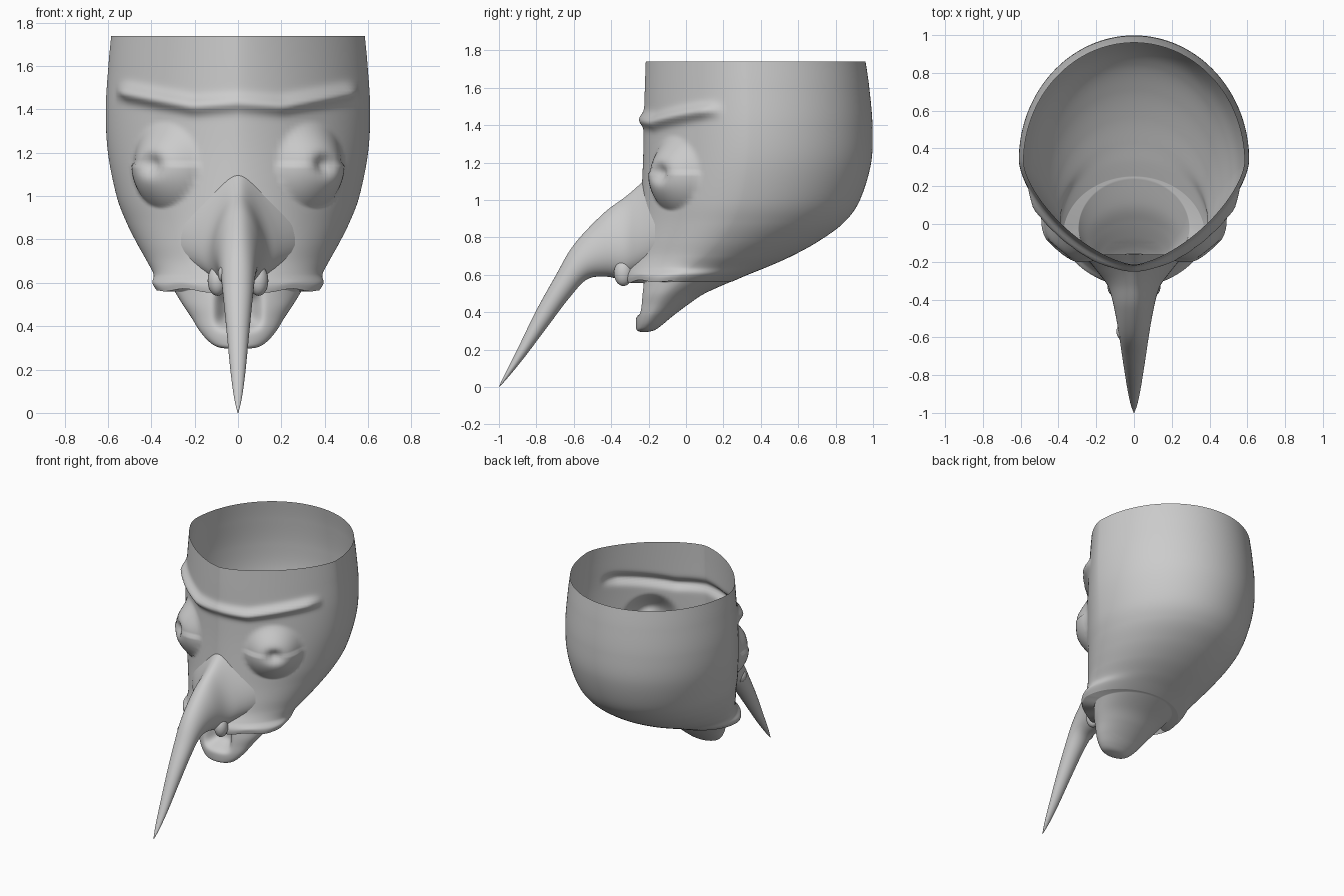
import bpy, bmesh
from math import sin, cos, pi, exp
from mathutils import Vector

if "Cube" in bpy.data.objects:
    bpy.data.objects.remove(bpy.data.objects["Cube"])


def spline(rows, n):
    """Catmull-Rom through the rows, n steps per gap."""
    out = []
    for i in range(len(rows) - 1):
        a, b, c, d = (rows[max(0, min(len(rows) - 1, i + k))] for k in (-1, 0, 1, 2))
        for s in range(n):
            t = s / n
            out.append([0.5 * (2 * q + (r - p) * t + (2 * p - 5 * q + 4 * r - v) * t * t
                               + (3 * q - p - 3 * r + v) * t ** 3)
                        for p, q, r, v in zip(a, b, c, d)])
    out.append(list(rows[-1]))
    return out


def loft(name, rings, skip=None):
    """Skin closed rings; the last ring is closed to a point."""
    bm = bmesh.new()
    vs = [[bm.verts.new(p) for p in ring] for ring in rings]
    n = len(rings[0])
    for r0, r1 in zip(vs, vs[1:]):
        for i in range(n):
            j = (i + 1) % n
            quad = (r0[i], r0[j], r1[j], r1[i])
            mid = sum((v.co for v in quad), Vector()) / 4
            if not (skip and skip(mid)):
                bm.faces.new(quad)
    bm.faces.new(vs[-1])
    bmesh.ops.delete(bm, geom=[v for v in bm.verts if not v.link_faces], context='VERTS')
    bmesh.ops.recalc_face_normals(bm, faces=bm.faces)
    me = bpy.data.meshes.new(name)
    bm.to_mesh(me)
    bm.free()
    me.polygons.foreach_set('use_smooth', [True] * len(me.polygons))
    ob = bpy.data.objects.new(name, me)
    bpy.context.collection.objects.link(ob)
    return ob


def brow_height(x):
    pts = [(0, 1.43), (0.2, 1.415), (0.4, 1.455), (0.52, 1.48), (0.7, 1.47)]
    for (x0, z0), (x1, z1) in zip(pts, pts[1:]):
        if x <= x1:
            return z0 + (z1 - z0) * (x - x0) / (x1 - x0)
    return 1.47


EYE = Vector((0.345, -0.07, 1.145))


def sculpt(p, nrm):
    """Raise brows and eyes, press in pupils and mouth."""
    ax = abs(p.x)
    q = Vector((ax, p.y, p.z))
    h = 0.0
    if p.y < 0.35:
        fade = min(1, max(0, (0.2 - p.y) / 0.1))
        dz = p.z - brow_height(ax)
        h += fade * (0.028 + 0.012 * min(1, ax / 0.2)) * exp(-(dz / 0.034) ** 2)
        d = (q - EYE).length
        # eyeball: crisp below, softly blended above
        soft = 1.5 if p.z > EYE.z else 1.0
        h += 0.1 * max(0, 1 - (d / 0.2) ** 2) ** soft
        h -= 0.05 * exp(-(d / 0.045) ** 2)
    p = p + nrm * h
    # open mouth behind the nose
    if p.y < -0.1 and p.z < 0.575:
        p.y += 0.10 * exp(-(p.x / 0.09) ** 4 - ((p.z - 0.48) / 0.08) ** 4)
    return p


# head shell levels: height, front y, back y, half width, front roundness
upper = [(1.74, -0.215, 0.96, 0.585, 1.5), (1.6, -0.22, 0.98, 0.598, 1.52),
         (1.4, -0.225, 0.997, 0.61, 1.56), (1.2, -0.23, 0.99, 0.60, 1.62),
         (1.0, -0.24, 0.93, 0.56, 1.7), (0.88, -0.25, 0.845, 0.515, 1.75),
         (0.78, -0.265, 0.71, 0.465, 1.8), (0.70, -0.285, 0.565, 0.42, 1.8),
         (0.64, -0.315, 0.43, 0.39, 1.8), (0.60, -0.335, 0.33, 0.395, 1.8),
         (0.565, -0.33, 0.25, 0.375, 1.8)]
lower = [(0.565, -0.25, 0.245, 0.295, 1.9), (0.50, -0.255, 0.10, 0.255, 2),
         (0.44, -0.262, 0.01, 0.215, 2), (0.38, -0.268, -0.07, 0.178, 2),
         (0.33, -0.268, -0.13, 0.135, 2), (0.303, -0.262, -0.17, 0.09, 2),
         (0.294, -0.24, -0.21, 0.02, 2)]

N = 168
rings = []
for z, yf, yb, w, power in spline(upper, 14) + spline(lower, 9):
    ym = yf + 0.46 * (yb - yf)
    ring = []
    for i in range(N):
        a = 2 * pi * i / N
        s, c = sin(a), cos(a)
        e = 2 / power if c > 0 else 1.0
        b = ym - yf if c > 0 else yb - ym
        x = w * (1 if s > 0 else -1) * abs(s) ** e
        y = ym - b * (1 if c > 0 else -1) * abs(c) ** e
        nrm = Vector((x / w ** 2, (y - ym) / b ** 2, 0)).normalized()
        # gentle sag of the lip edge
        sag = 0.012 * cos(8 * a) * exp(-((z - 0.575) / 0.03) ** 2)
        ring.append(sculpt(Vector((x, y, z + sag * max(0, c))), nrm))
    rings.append(ring)
loft("head_shell", rings,
     lambda m: m.y < -0.15 and (m.x / 0.09) ** 2 + ((m.z - 0.82) / 0.16) ** 2 < 1)

# long tapering nose: top y, top z, bottom y, bottom z, half width, narrowing towards the bridge
nose = [(-0.16, 1.18, -0.17, 0.60, 0.24, 0.5), (-0.23, 1.10, -0.27, 0.59, 0.175, 0.45),
        (-0.32, 1.02, -0.34, 0.575, 0.13, 0.35), (-0.445, 0.925, -0.43, 0.59, 0.105, 0.2),
        (-0.60, 0.76, -0.53, 0.575, 0.083, 0.1), (-0.70, 0.59, -0.625, 0.475, 0.068, 0),
        (-0.80, 0.41, -0.735, 0.33, 0.052, 0), (-0.90, 0.205, -0.855, 0.17, 0.034, 0),
        (-0.965, 0.075, -0.94, 0.065, 0.018, 0), (-1.0, 0.003, -0.997, 0.0, 0.002, 0)]
rings = []
for ty, tz, by, bz, w, narrow in spline(nose, 8):
    ring = []
    for i in range(48):
        a = 2 * pi * i / 48
        k = (1 + cos(a)) / 2
        ring.append(Vector((w * sin(a) * (1 - narrow * cos(a)),
                            by + (ty - by) * k, bz + (tz - bz) * k)))
    rings.append(ring)
loft("nose", rings)


def lump(name, loc, size):
    bpy.ops.mesh.primitive_uv_sphere_add(segments=24, ring_count=14, radius=1, location=loc)
    ob = bpy.context.object
    ob.name = name
    ob.scale = size
    bpy.ops.object.shade_smooth()


# nostril folds and wart
for side, label in ((-1, "left"), (1, "right")):
    lump("nostril_fold_" + label, (side * 0.095, -0.335, 0.61), (0.045, 0.05, 0.07))
lump("nose_wart", (-0.065, -0.57, 0.64), (0.028, 0.04, 0.04))
